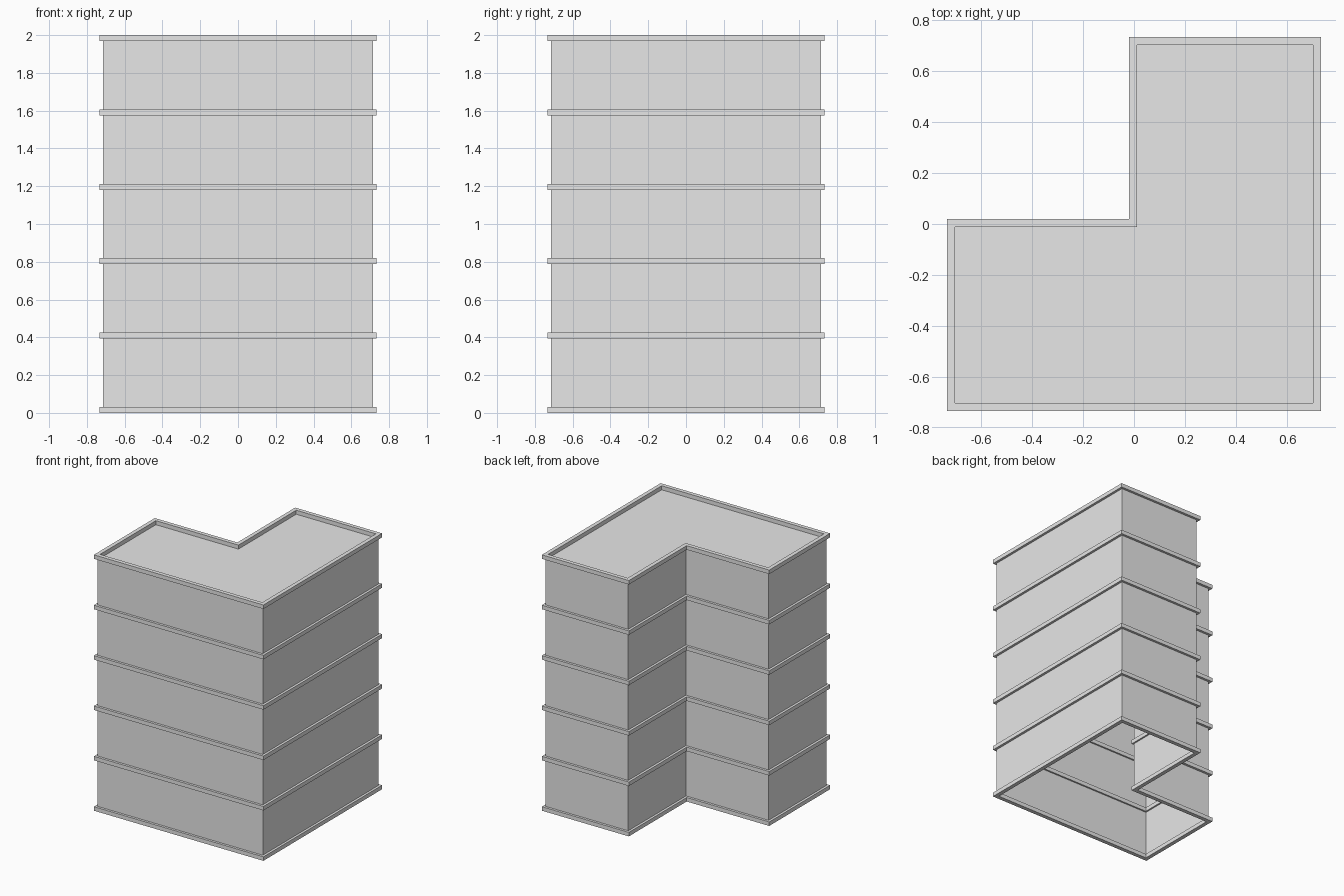
import bpy
import bmesh

cube = bpy.data.objects.get("Cube")
if cube:
    bpy.data.objects.remove(cube, do_unlink=True)

HALF = 0.714        # half width of the walls
BAND = 0.0315       # band height and depth
OVERHANG = 0.019    # how far bands stand out from the walls
FLOORS = 5
STEP = (2 - BAND) / FLOORS

grey = bpy.data.materials.new("plain grey")
grey.use_nodes = True
grey.diffuse_color = (0.8, 0.8, 0.8, 1)
grey.node_tree.nodes["Principled BSDF"].inputs["Base Color"].default_value = (0.8, 0.8, 0.8, 1)


def outline(bm, offset, z):
    """L-shaped loop of vertices, grown outward by offset."""
    a, n = HALF + offset, offset
    points = [(-a, -a), (a, -a), (a, a), (-n, a), (-n, n), (-a, n)]
    return [bm.verts.new((x, y, z)) for x, y in points]


def bridge(bm, lower, upper):
    for i in range(len(lower)):
        j = (i + 1) % len(lower)
        bm.faces.new((lower[i], lower[j], upper[j], upper[i]))


def finish(bm, name):
    mesh = bpy.data.meshes.new(name)
    bm.to_mesh(mesh)
    bm.free()
    mesh.materials.append(grey)
    bpy.context.collection.objects.link(bpy.data.objects.new(name, mesh))


# Hollow wall shell with a flat roof, open underneath
bm = bmesh.new()
base = outline(bm, 0, 0)
top = outline(bm, 0, 2 - BAND)
bridge(bm, base, top)
bm.faces.new(top)
finish(bm, "walls_and_roof")

# Square-section bands at every floor line, the top one forming the parapet
for level in range(FLOORS + 1):
    z = level * STEP
    inner = OVERHANG - BAND
    bm = bmesh.new()
    loops = [outline(bm, offset, height) for offset, height in
             ((OVERHANG, z), (OVERHANG, z + BAND), (inner, z + BAND), (inner, z))]
    for i in range(4):
        bridge(bm, loops[i], loops[(i + 1) % 4])
    finish(bm, "parapet" if level == FLOORS else f"floor_band_{level}")
